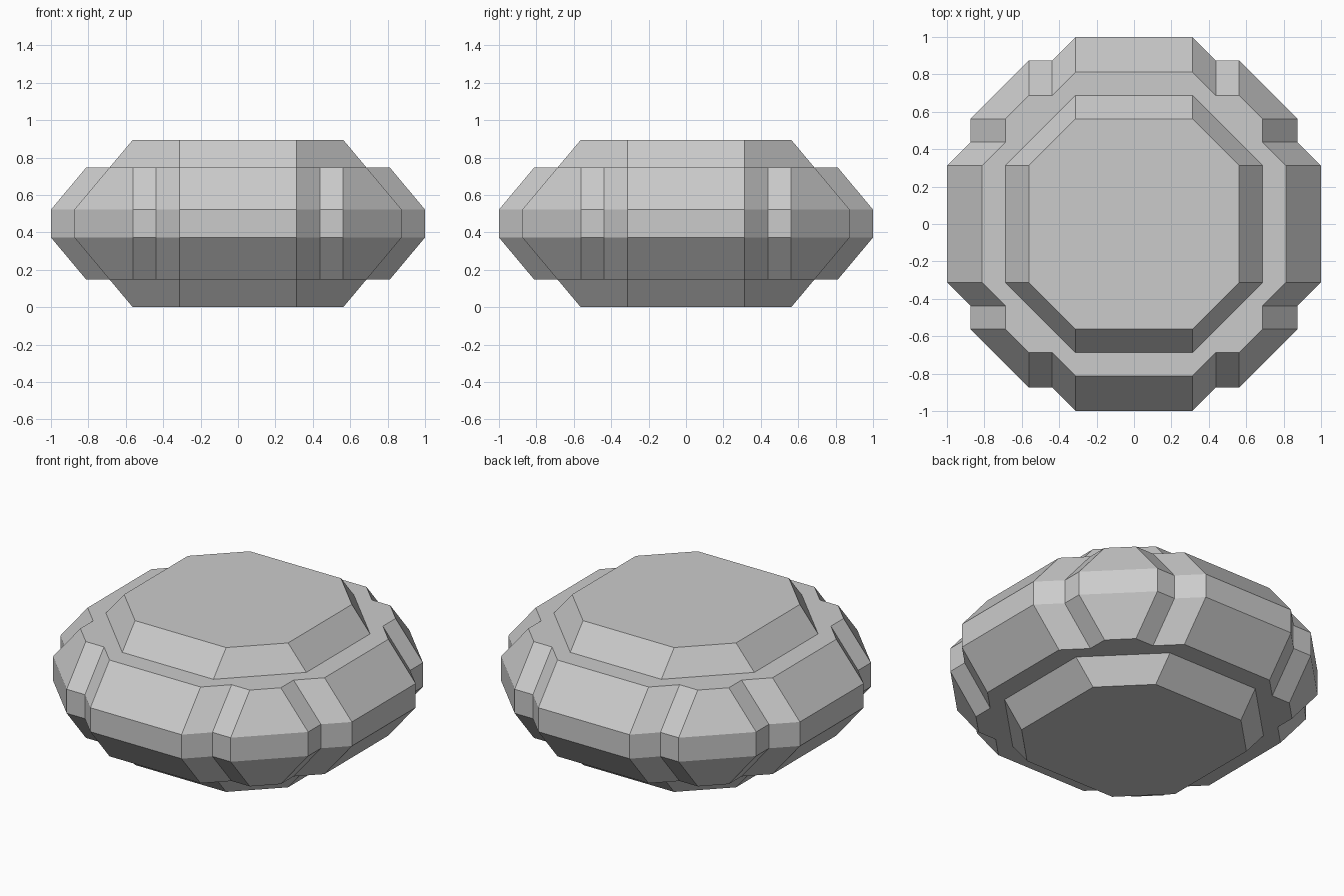
import bpy
import bmesh

cube = bpy.data.objects.get("Cube")
if cube:
    bpy.data.objects.remove(cube, do_unlink=True)

stone = bpy.data.materials.new("plain_grey")
stone.use_nodes = True
grey = (0.6, 0.6, 0.6, 1.0)
stone.diffuse_color = grey
stone.node_tree.nodes["Principled BSDF"].inputs["Base Color"].default_value = grey

SIDE = 0.3125   # half width of the four straight sides
NOTCH = 0.125   # step of the corner notches
HEIGHT = 0.895


def four_fold(corner):
    """Repeat one corner's points around the z axis."""
    points = []
    for _ in range(4):
        points += corner
        corner = [(y, -x) for x, y in corner]
    return points


def octagon(reach):
    return four_fold([(SIDE, reach), (reach, SIDE)])


def notched_outline(reach):
    half = [(SIDE, reach), (SIDE + NOTCH, reach - NOTCH),
            (SIDE + 2 * NOTCH, reach - NOTCH)]
    return four_fold(half + [(y, x) for x, y in reversed(half)])


def loft(name, outline, levels):
    """Skin an outline through (reach, z) levels and cap both ends."""
    bm = bmesh.new()
    rings = [[bm.verts.new((x, y, z)) for x, y in outline(reach)]
             for reach, z in levels]
    count = len(rings[0])
    for low, high in zip(rings, rings[1:]):
        for i in range(count):
            j = (i + 1) % count
            bm.faces.new((low[i], low[j], high[j], high[i]))
    bm.faces.new(rings[0])
    bm.faces.new(rings[-1])
    bmesh.ops.recalc_face_normals(bm, faces=bm.faces[:])
    mesh = bpy.data.meshes.new(name)
    bm.to_mesh(mesh)
    bm.free()
    mesh.materials.append(stone)
    obj = bpy.data.objects.new(name, mesh)
    bpy.context.collection.objects.link(obj)


def mirrored(levels):
    """Add the upper half of a profile that is symmetric in height."""
    return levels + [(r, HEIGHT - z) for r, z in reversed(levels)]


# Octagonal core forming the raised top and bottom
loft("core", octagon, mirrored([(0.5625, 0.0), (0.6875, 0.149)]))

# Wide faceted belt with notched corners
loft("belt", notched_outline, mirrored([(0.8125, 0.149), (1.0, 0.373)]))
